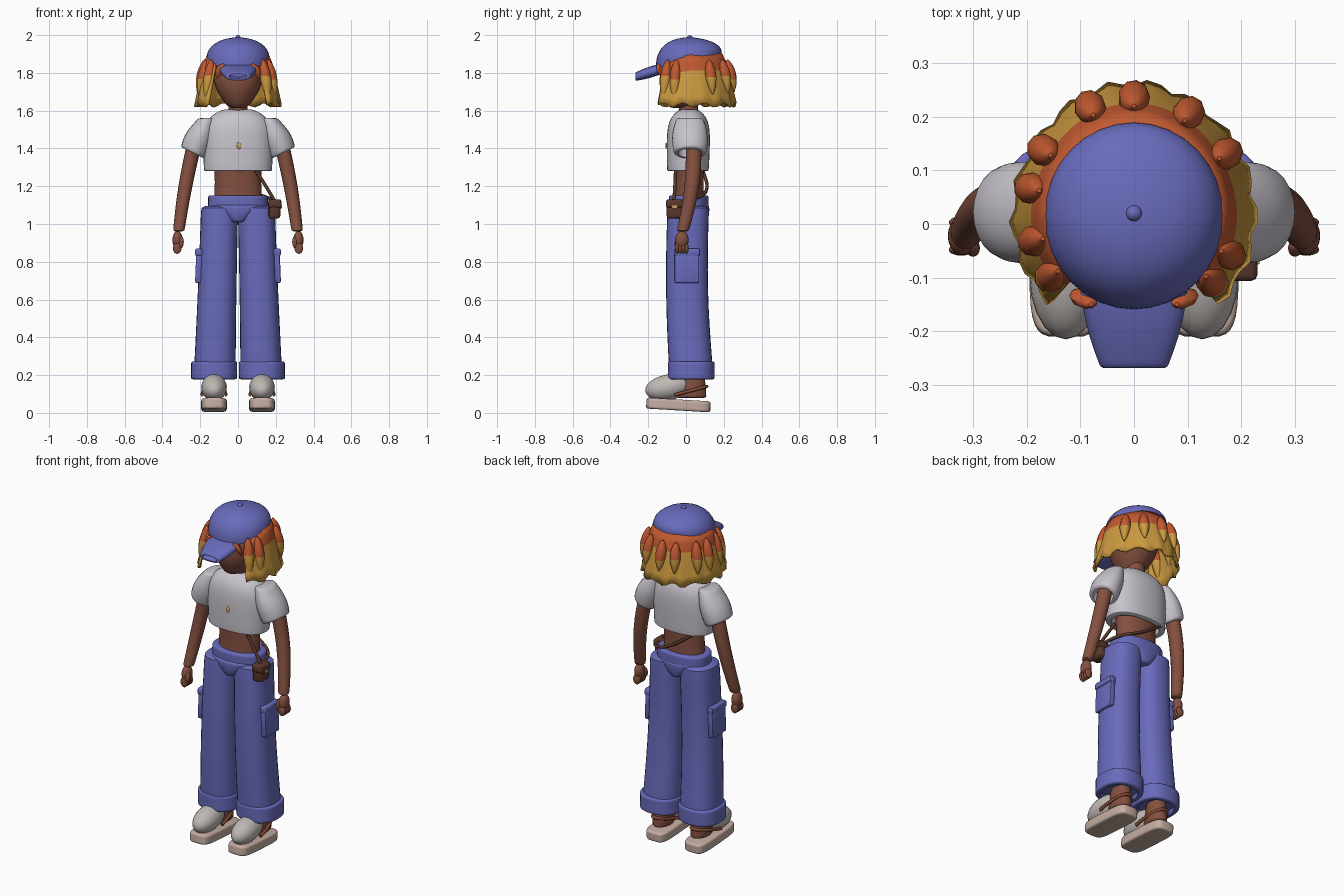
import bpy, bmesh, math
from mathutils import Matrix, Vector

old = bpy.data.objects.get("Cube")
if old:
    bpy.data.objects.remove(old, do_unlink=True)


def material(name, *rgb):
    m = bpy.data.materials.new(name)
    m.use_nodes = True
    m.diffuse_color = (*rgb, 1)
    for node in m.node_tree.nodes:
        if node.type == 'BSDF_PRINCIPLED':
            node.inputs["Base Color"].default_value = (*rgb, 1)
    return m


BLUE = material("denim_blue", .14, .145, .5)
SKIN = material("skin_brown", .23, .08, .05)
ORANGE = material("hair_orange", .53, .1, .03)
YELLOW = material("hair_yellow", .6, .32, .05)
WHITE = material("shirt_white", .57, .55, .6)
BEIGE = material("sole_beige", .56, .42, .36)
TOE = material("shoe_grey", .52, .48, .46)
LEATHER = material("leather_brown", .1, .04, .025)
STRAP = material("strap_red_brown", .24, .07, .03)
GOLD = material("patch_tan", .6, .38, .14)


def finish(name, bm, materials, rule=None):
    bmesh.ops.recalc_face_normals(bm, faces=bm.faces[:])
    if rule:
        for face in bm.faces:
            face.material_index = rule(face.calc_center_median())
    mesh = bpy.data.meshes.new(name)
    bm.to_mesh(mesh)
    bm.free()
    ob = bpy.data.objects.new(name, mesh)
    bpy.context.collection.objects.link(ob)
    for m in materials:
        mesh.materials.append(m)
    bpy.ops.object.select_all(action='DESELECT')
    ob.select_set(True)
    bpy.context.view_layer.objects.active = ob
    bpy.ops.object.shade_smooth_by_angle(angle=math.radians(45))
    return ob


def signed_power(value, exponent):
    return math.copysign(abs(value) ** exponent, value)


def barrel(name, materials, low, high, size, top_size=None, profile=lambda t: 1, bulge=0, bend=(0, 0),
           lean=(0, 0), soft=0, hollow="", power=2, sides=24, transform=Matrix(), side=1, rule=None):
    """Rounded solid between two points, with oval or squarish sections and optional open ends."""
    low, high, size = Vector(low), Vector(high), Vector(size)
    top_size = Vector(top_size or size)
    length = (high - low).length
    steps = 14
    rings = []
    for i in range(steps + 1):
        t = (1 - math.cos(math.pi * i / steps)) / 2
        swell = math.sin(math.pi * t)
        gap = max(0, soft - min(t, 1 - t) * length)
        inset = soft - math.sqrt(max(0, soft * soft - gap * gap))
        centre = low.lerp(high, t) + Vector((*bend, 0)) * swell
        radii = [max(.004, r * profile(t) + bulge * swell - inset) for r in size.lerp(top_size, t)]
        rings.append((centre, Vector(radii), 1 - t))
    inward = (high - low) / 4
    if hollow == "low":
        centre, radii, fade = rings[0]
        rings = [(centre + inward, radii * .8, fade), (centre, radii * .85, fade)] + rings
    if hollow == "high":
        centre, radii, fade = rings[-1]
        rings += [(centre, radii * .8, fade), (centre - inward, radii * .7, fade)]
    bm = bmesh.new()
    rows = []
    for centre, radii, fade in rings:
        row = []
        for i in range(sides):
            a = math.tau * i / sides
            x = radii.x * signed_power(math.cos(a), 2 / power)
            y = radii.y * signed_power(math.sin(a), 2 / power)
            p = transform @ (centre + Vector((x, y, fade * (lean[0] * x + lean[1] * y))))
            row.append(bm.verts.new((p.x * side, p.y, p.z)))
        rows.append(row)
    for a, b in zip(rows, rows[1:]):
        for i in range(sides):
            bm.faces.new((a[i - 1], a[i], b[i], b[i - 1]))
    bm.faces.new(rows[0])
    bm.faces.new(rows[-1])
    return finish(name, bm, materials, rule)


def ball(name, mat, location, size, tilt=0):
    bm = bmesh.new()
    bmesh.ops.create_uvsphere(bm, u_segments=20, v_segments=12, radius=1)
    bm.transform(Matrix.Translation(location) @ Matrix.Rotation(tilt, 4, 'X') @ Matrix.Diagonal((*size, 1)))
    finish(name, bm, [mat])


def box(name, mat, location, size, tilt=0):
    bm = bmesh.new()
    bmesh.ops.create_cube(bm, size=1)
    bm.transform(Matrix.Translation(location) @ Matrix.Rotation(tilt, 4, 'Y') @ Matrix.Diagonal((*size, 1)))
    bmesh.ops.bevel(bm, geom=bm.edges[:], offset=min(size) / 4, segments=2, affect='EDGES', profile=.5)
    finish(name, bm, [mat])


def cord(name, mat, points):
    curve = bpy.data.curves.new(name, 'CURVE')
    curve.dimensions = '3D'
    curve.bevel_depth = .009
    curve.bevel_resolution = 2
    curve.use_fill_caps = True
    spline = curve.splines.new('BEZIER')
    spline.bezier_points.add(len(points) - 1)
    for knot, point in zip(spline.bezier_points, points):
        knot.co = point
        knot.handle_left_type = knot.handle_right_type = 'AUTO'
    curve.materials.append(mat)
    bpy.context.collection.objects.link(bpy.data.objects.new(name, curve))


# Head and neck
barrel("head", [SKIN], (0, -.03, 1.615), (0, .01, 1.87), (.05, .06), (.12, .12), bulge=.04, soft=.02)
barrel("neck", [SKIN], (0, .015, 1.57), (0, .01, 1.68), (.05, .05))
ball("nose", SKIN, (0, -.12, 1.745), (.012, .014, .011))

# Cap with a hollow-ended brim and a button
barrel("cap", [BLUE], (0, .015, 1.865), (0, .015, 1.988), (.167, .174), lean=(0, .21), sides=32,
       profile=lambda t: math.sqrt(1 - t ** 2.5))
barrel("cap_brim", [BLUE], (0, 1.825, .12), (0, 1.78, .268), (.1, .026), (.062, .022), bulge=.006,
       soft=.005, hollow="high", power=2.6, transform=Matrix.Rotation(math.pi / 2, 4, 'X'))
ball("cap_button", BLUE, (0, .02, 1.985), (.015, .015, .015))

# Hair curtain: open at the face, flared, ragged at the hem
bm = bmesh.new()
rows = []
steps, levels = 44, 6
for level in range(levels + 1):
    drop = level / levels
    ragged = max(0, drop - .5) * 2
    row = []
    for i in range(steps + 1):
        a = math.radians(-46 + 272 * i / steps)
        radius = .155 + .065 * drop ** .7 + .007 * ragged * math.sin(i * 1.9)
        behind, ahead = max(0, math.sin(a)), max(0, -math.sin(a))
        z = 1.9 - .27 * drop + .012 * ragged * math.sin(i * 1.3) - .05 * ahead * (1 - drop)
        row.append(bm.verts.new((radius * math.cos(a), .015 + radius * (1 + behind / 10) * math.sin(a), z)))
    rows.append(row)
for a, b in zip(rows, rows[1:]):
    for i in range(steps):
        bm.faces.new((a[i], a[i + 1], b[i + 1], b[i]))
hair = finish("hair_curtain", bm, [ORANGE, YELLOW], lambda c: int(c.z < 1.81))
thickness = hair.modifiers.new("thickness", 'SOLIDIFY')
thickness.thickness = .014
thickness.offset = 0


# Hair locks around the head: orange roots, yellow tips
def pod(t):
    return math.sin(math.pi * min(1, t ** 1.2)) ** .6 if t < 1 else 0


for degrees in (-40, -22, 34, 62, 90, 112, 144, 165, 194, 216):
    a = math.radians(degrees)
    out = Vector((math.cos(a), math.sin(a), 0))
    reach = .19 + .03 * max(0, out.y)
    root = out * (reach - .015) + Vector((0, .015, 1.87))
    tip = out * (reach + .02) + Vector((0, .015, 1.67 + .03 * out.y))
    barrel("hair_lock", [ORANGE, YELLOW], tip, root, (.03, .03), profile=pod, sides=9,
           rule=lambda c: int(c.z < 1.775))
for s in (1, -1):
    barrel("fringe_lock", [ORANGE], (.11, -.125, 1.77), (.08, -.15, 1.85), (.024, .016),
           profile=pod, sides=9, side=s)

# Torso and cropped shirt
barrel("midriff", [SKIN], (0, .015, 1.08), (0, .015, 1.36), (.13, .085), bulge=-.007)
barrel("shirt", [WHITE], (0, .01, 1.28), (0, .015, 1.605), (.18, .11), bulge=.004, soft=.008, hollow="low",
       power=2.3, sides=32, profile=lambda t: 1 - .55 * t ** 8)
ball("shirt_patch", GOLD, (.005, -.105, 1.415), (.012, .004, .018))

# Trouser waist
barrel("waistband", [BLUE], (0, .015, 1.075), (0, .015, 1.152), (.158, .105), soft=.012, hollow="high",
       power=2.3, sides=32)
barrel("trouser_yoke", [BLUE], (0, .01, 1.01), (0, .01, 1.1), (.04, .1), (.15, .112), bulge=.006,
       soft=.01, power=2.6)

for s, tag in ((1, "left_"), (-1, "right_")):
    # Sleeve, arm and fist
    barrel(tag + "sleeve", [WHITE], (.237, .022, 1.375), (.165, .02, 1.56), (.065, .086), (.045, .07),
           bulge=.016, lean=(.5, 0), soft=.01, hollow="low", side=s)
    barrel(tag + "arm", [SKIN], (.314, -.018, .96), (.225, .04, 1.45), (.03, .032), (.04, .042),
           bulge=.002, bend=(.008, .02), soft=.012, sides=16, side=s)
    ball(tag + "palm", SKIN, (s * .32, -.022, .915), (.027, .036, .048))
    ball(tag + "thumb", SKIN, (s * .3, -.045, .905), (.013, .015, .032), -.2)
    for k in range(4):
        ball(tag + "finger", SKIN, (s * .322, -.048 + k * .017, .872), (.023, .011, .03))

    # Trouser leg, turned-up cuff and cargo pocket
    barrel(tag + "trouser_leg", [BLUE], (.123, .027, .22), (.097, .012, 1.095), (.11, .116), (.098, .11),
           bulge=-.002, bend=(0, -.014), soft=.02, power=2.4, sides=28, side=s)
    barrel(tag + "trouser_cuff", [BLUE], (.127, .028, .178), (.126, .028, .272), (.122, .124),
           soft=.01, hollow="low", power=2.4, sides=28, side=s)
    for part, z, size in (("cargo_pocket", .775, (.034, .13, .175)), ("pocket_flap", .85, (.04, .138, .04))):
        box(tag + part, BLUE, (s * .207, .005, z), size, -s * .04)

    # Ankle, foot and clog
    barrel(tag + "ankle", [SKIN], (.125, .03, .08), (.125, .04, .24), (.05, .078), (.045, .05),
           bulge=.003, soft=.01, side=s)
    barrel(tag + "sole", [BEIGE], (0, 0, -.031), (0, 0, .027), (.068, .17), soft=.012, power=4.5, sides=32,
           transform=Matrix.Translation((.127, -.04, .044)) @ Matrix.Rotation(-.06, 4, 'X'), side=s)
    ball(tag + "toe_cap", TOE, (s * .127, -.095, .135), (.068, .122, .068), .18)
    heel = [(math.radians(20 * k), k) for k in range(10)]
    cord(tag + "heel_strap", STRAP, [(s * (.127 + .063 * math.cos(a)), -.06 + .17 * math.sin(a),
                                      .095 + .045 * math.sin(a)) for a, k in heel])

# Hip pouch on a slanted cord
box("pouch", LEATHER, (.193, -.06, 1.078), (.062, .085, .1))
box("pouch_flap", LEATHER, (.195, -.06, 1.108), (.07, .092, .045))
box("pouch_clasp", GOLD, (.23, -.06, 1.09), (.008, .03, .018))
cord("pouch_cord_front", LEATHER, [(.195, -.065, 1.12), (.16, -.06, 1.18), (.09, -.055, 1.29)])
cord("pouch_cord_back", LEATHER, [(.195, -.03, 1.12), (.155, .06, 1.14), (.05, .108, 1.18), (-.13, .085, 1.3)])
